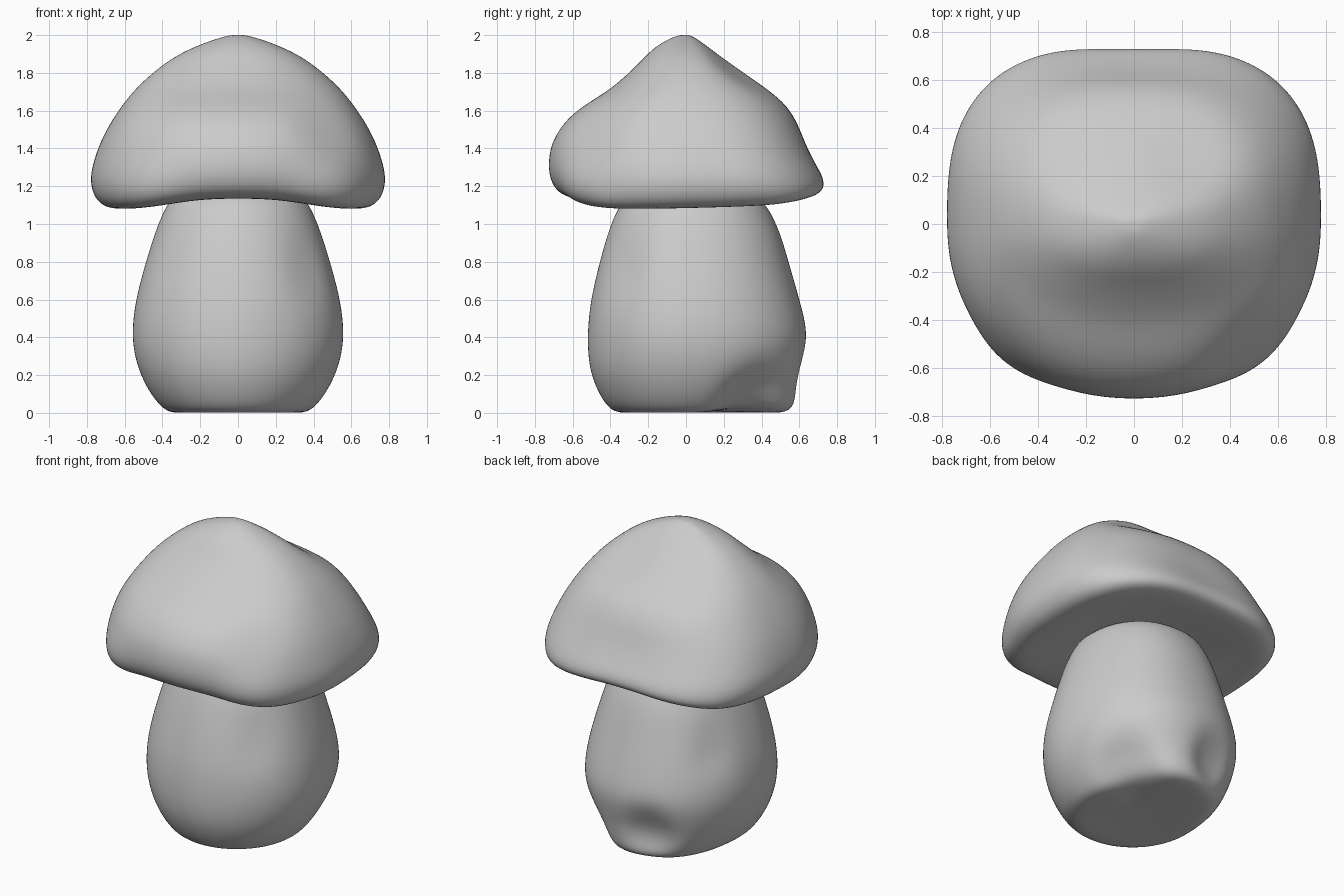
import bpy, bmesh, math
from mathutils import Vector

SEG = 48


def section(angle, rx, front, back, n_front, n_back):
    """Point on a rounded-square outline with different front and back halves."""
    c, s = math.cos(angle), math.sin(angle)
    ry, n = (back, n_back) if s > 0 else (front, n_front)
    k = (abs(c) ** n + abs(s) ** n) ** (-1 / n)
    return rx * c * k, ry * s * k


def dent(co, dents):
    """Push a point along a vector with a soft falloff around each dent."""
    out = co.copy()
    for centre, push, radius in dents:
        d = (co - Vector(centre)).length / radius
        out += Vector(push) * math.exp(-d ** 3)
    return out


def loft(name, rows, n_front, n_back, dents, shape=lambda p: p):
    """Skin the rows; n_back is a function of height."""
    bm = bmesh.new()
    rings = []
    for z, rx, front, back in rows:
        ring = []
        for i in range(SEG):
            x, y = section(math.tau * i / SEG, rx, front, back, n_front, n_back(z))
            ring.append(bm.verts.new(dent(shape(Vector((x, y, z))), dents)))
        rings.append(ring)
    for a, b in zip(rings, rings[1:]):
        for i in range(SEG):
            j = (i + 1) % SEG
            bm.faces.new((a[i], a[j], b[j], b[i]))
    for ring in (rings[0], rings[-1]):
        mid = sum((v.co for v in ring), Vector()) / SEG
        centre = bm.verts.new(mid)
        for i in range(SEG):
            bm.faces.new((ring[i], ring[(i + 1) % SEG], centre))
    bmesh.ops.recalc_face_normals(bm, faces=bm.faces)
    for f in bm.faces:
        f.smooth = True
    mesh = bpy.data.meshes.new(name)
    bm.to_mesh(mesh)
    bm.free()
    ob = bpy.data.objects.new(name, mesh)
    bpy.context.collection.objects.link(ob)
    sub = ob.modifiers.new("Smooth", 'SUBSURF')
    sub.levels = sub.render_levels = 2
    return ob


# Stem: rows of height, half width, front depth, back depth
stem_rows = [
    (0.01, 0.12, 0.12, 0.16), (0.0, 0.28, 0.28, 0.42), (0.0, 0.37, 0.38, 0.54),
    (0.05, 0.425, 0.43, 0.58), (0.12, 0.475, 0.47, 0.59), (0.21, 0.52, 0.505, 0.605),
    (0.31, 0.55, 0.52, 0.63), (0.42, 0.562, 0.522, 0.645), (0.55, 0.55, 0.512, 0.615),
    (0.68, 0.522, 0.487, 0.578), (0.82, 0.482, 0.452, 0.538), (0.96, 0.438, 0.412, 0.497),
    (1.08, 0.39, 0.365, 0.44), (1.15, 0.34, 0.31, 0.38), (1.19, 0.2, 0.2, 0.2),
]
stem_dents = [
    ((-0.14, 0.60, 0.19), (0.015, -0.06, 0.0), 0.15),
    ((-0.46, 0.36, 0.72), (0.02, -0.015, 0.0), 0.13),
    ((0.37, -0.34, 0.75), (-0.012, 0.012, 0.0), 0.13),
    ((0.38, 0.38, 0.02), (-0.04, -0.04, 0.045), 0.2),
]
loft("stem", stem_rows, 2.0, lambda z: 2.2, stem_dents)


# Cap: the rim arches up along the middle, hangs low at the sides, tilts to the back
def rim_shape(p):
    low = max(0.0, min(1.0, (1.45 - p.z) / 0.3))
    arch = 0.055 * max(0.0, 1 - (p.x / 0.62) ** 2)
    tilt = 0.025 * (p.y + 0.35) if p.y > -0.35 else -0.04 * (p.y + 0.35)
    p.z += low * (arch + tilt)
    return p


cap_rows = [
    (1.095, 0.25, 0.25, 0.25), (1.08, 0.45, 0.42, 0.46), (1.07, 0.60, 0.54, 0.61),
    (1.075, 0.69, 0.63, 0.70), (1.11, 0.745, 0.69, 0.745), (1.175, 0.777, 0.72, 0.737),
    (1.26, 0.782, 0.73, 0.70), (1.37, 0.752, 0.722, 0.655), (1.46, 0.717, 0.697, 0.622),
    (1.55, 0.667, 0.637, 0.583), (1.63, 0.612, 0.54, 0.53), (1.70, 0.557, 0.42, 0.45),
    (1.77, 0.487, 0.335, 0.35), (1.84, 0.402, 0.26, 0.25), (1.90, 0.312, 0.205, 0.165),
    (1.95, 0.202, 0.145, 0.10), (1.985, 0.10, 0.08, 0.05), (2.0, 0.04, 0.035, 0.02),
]
cap_dents = [
    ((0.46, -0.50, 1.50), (-0.015, 0.02, 0.0), 0.17),
    ((0.22, 0.26, 1.77), (-0.005, -0.01, -0.018), 0.16),
    ((0.0, 0.74, 1.22), (0.0, -0.012, 0.0), 0.25),
]
# Small swellings at both front corners of the rim
cap_dents += [((s * 0.5, -0.54, 1.13), (s * 0.015, -0.025, -0.015), 0.2) for s in (-1, 1)]
loft("cap", cap_rows, 2.15,
     lambda z: 3.0 - 0.5 * max(0.0, min(1.0, (z - 1.25) / 0.35)), cap_dents, rim_shape)
